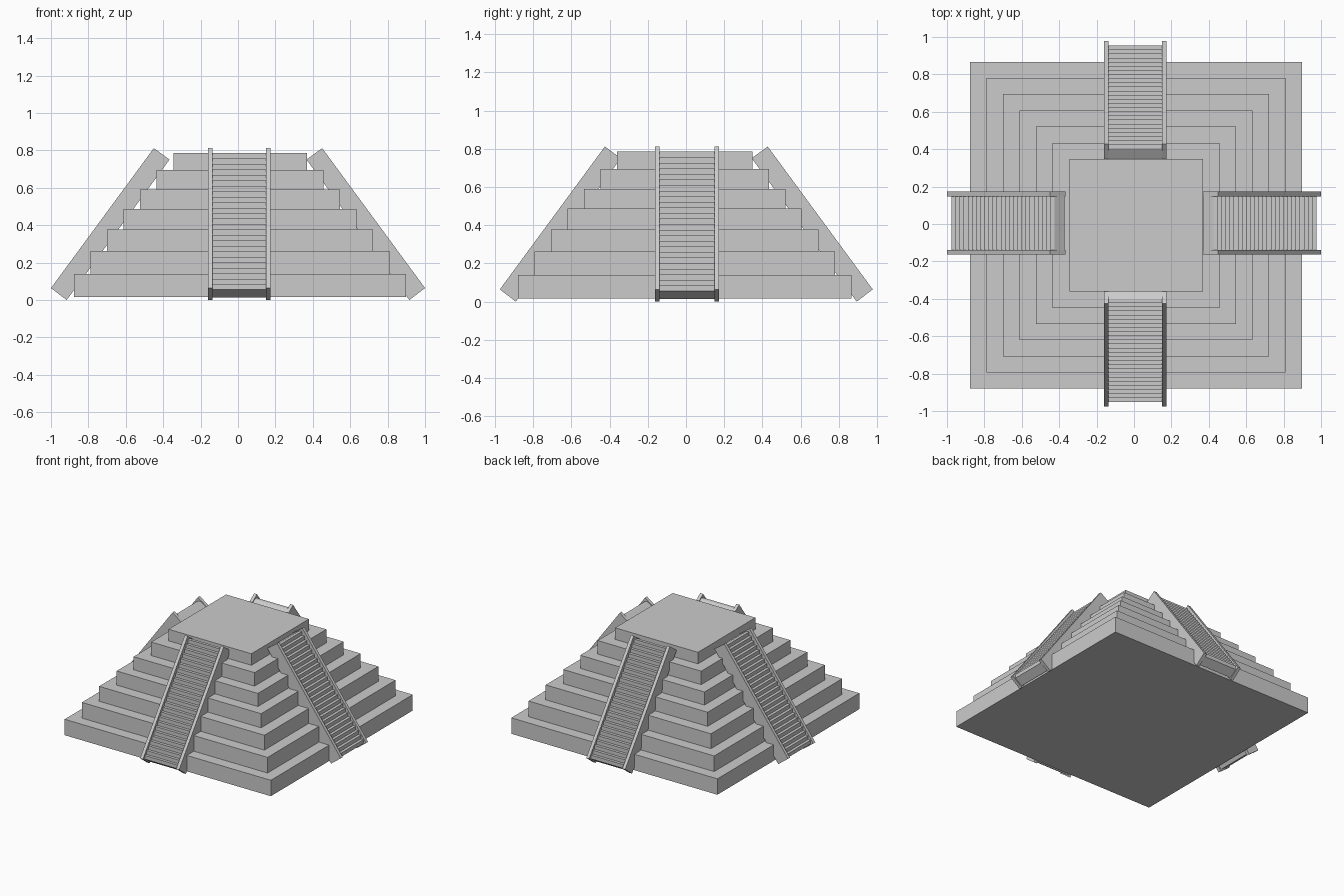
import bpy, bmesh
from math import pi
from mathutils import Matrix

if "Cube" in bpy.data.objects:
    bpy.data.objects.remove(bpy.data.objects["Cube"])

def finish(bm, name):
    bmesh.ops.recalc_face_normals(bm, faces=bm.faces)
    me = bpy.data.meshes.new(name)
    bm.to_mesh(me)
    bm.free()
    ob = bpy.data.objects.new(name, me)
    bpy.context.collection.objects.link(ob)
    return ob

def extrude_profile(pts, a, b, name, mat):
    """Profile of (outward, z) points extruded sideways from a to b."""
    bm = bmesh.new()
    ra = [bm.verts.new((u, a, z)) for u, z in pts]
    rb = [bm.verts.new((u, b, z)) for u, z in pts]
    n = len(pts)
    bm.faces.new(ra)
    bm.faces.new(rb[::-1])
    for i in range(n):
        j = (i + 1) % n
        bm.faces.new((ra[i], rb[i], rb[j], ra[j]))
    bm.transform(mat)
    return finish(bm, name)

# Stepped pyramid body: square rings joined into one shell
CX, CY = 0.011, -0.007
half_sizes = [0.888, 0.80, 0.712, 0.622, 0.535, 0.446, 0.357]
heights = [0.016, 0.14, 0.262, 0.378, 0.488, 0.59, 0.695, 0.785]
bm = bmesh.new()
rings = []
for i, h in enumerate(half_sizes):
    hy = h - 0.015 + 0.002 * i
    for z in (heights[i], heights[i + 1]):
        rings.append([bm.verts.new((CX + sx * h, CY + sy * hy, z))
                      for sx, sy in ((-1, -1), (1, -1), (1, 1), (-1, 1))])
for lo, hi in zip(rings, rings[1:]):
    for k in range(4):
        m = (k + 1) % 4
        bm.faces.new((lo[k], lo[m], hi[m], hi[k]))
bm.faces.new(rings[0][::-1])
bm.faces.new(rings[-1])
finish(bm, "stepped_body")

# Side rail profile: a long tilted plank
rail = [(1.0, 0.064), (0.45, 0.812), (0.366, 0.751), (0.916, 0.0)]

# Stair profile: small treads and risers on a sloping slab
STEPS = 25
u0, z0, u1, z1 = 0.977, 0.055, 0.425, 0.785
du, dz = (u0 - u1) / STEPS, (z1 - z0) / STEPS
stair = [(u0, z0)]
for i in range(STEPS):
    stair.append((u0 - i * du, z0 + (i + 1) * dz))
    stair.append((u0 - (i + 1) * du, z0 + (i + 1) * dz))
stair += [(0.372, 0.75), (0.918, 0.014)]

# Four staircases, one per side
sides = [("right", 0, (0, 0.005, 0)), ("back", pi / 2, (0.007, -0.022, 0)),
         ("left", pi, (0, 0.005, 0)), ("front", -pi / 2, (0.007, 0.025, 0))]
for side, ang, off in sides:
    mat = Matrix.Translation(off) @ Matrix.Rotation(ang, 4, 'Z')
    extrude_profile(stair, -0.143, 0.143, side + "_stairs", mat)
    for s, tag in ((-1, "a"), (1, "b")):
        extrude_profile(rail, s * 0.143, s * 0.168, f"{side}_stair_rail_{tag}", mat)
